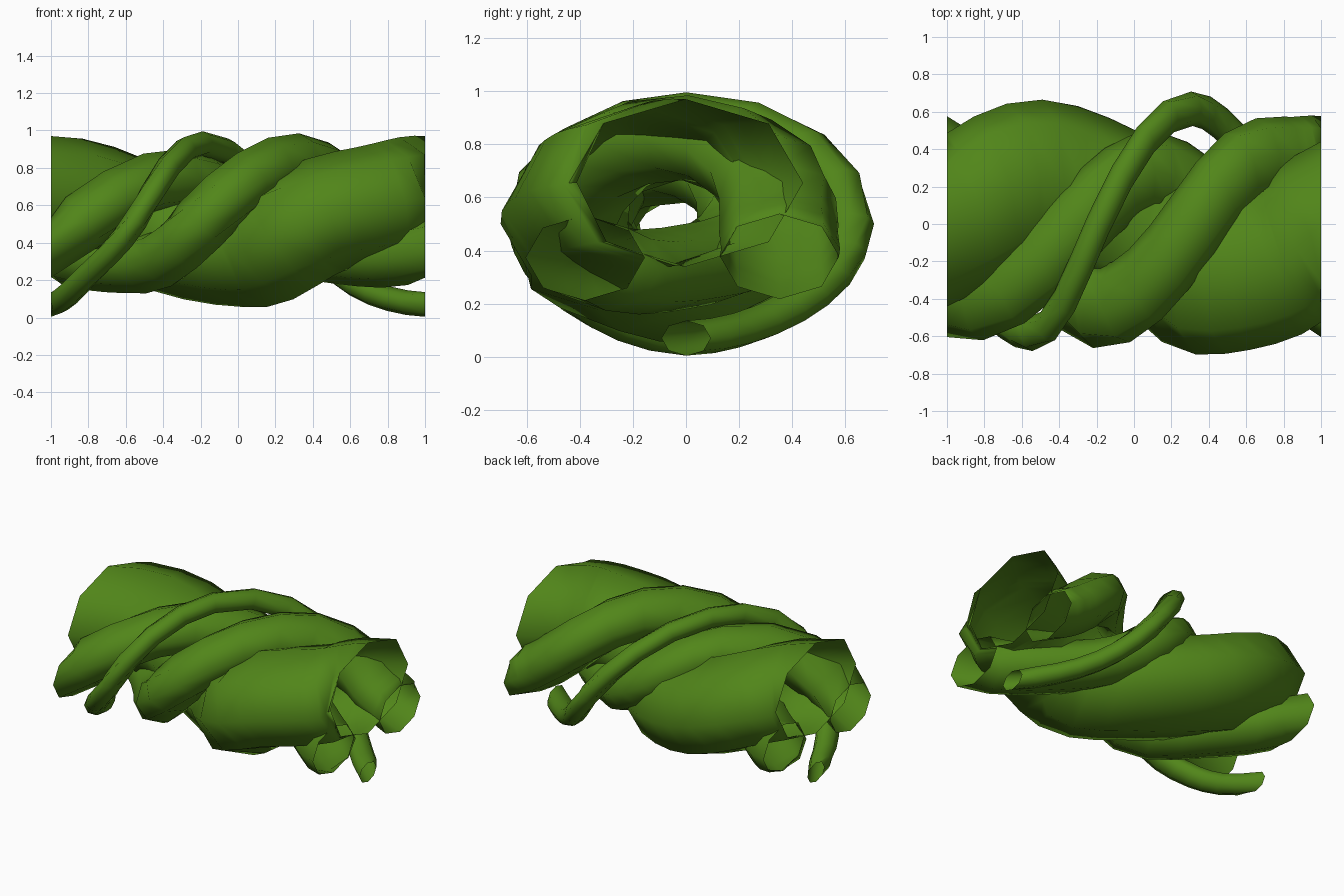
import bpy, bmesh, math
from mathutils import Vector

if "Cube" in bpy.data.objects:
    bpy.data.objects.remove(bpy.data.objects["Cube"])

SIDES, STEPS, STRETCH = 8, 4, 1.4   # y is stretched into an oval bundle

mat = bpy.data.materials.new("vine_green")
mat.diffuse_color = (0.083, 0.238, 0.01, 1)
mat.use_nodes = True
mat.node_tree.nodes["Principled BSDF"].inputs["Base Color"].default_value = mat.diffuse_color


def slope(keys, i, c):
    a, b = keys[max(i - 1, 0)], keys[min(i + 1, len(keys) - 1)]
    return (b[c] - a[c]) / (b[0] - a[0])


def sample(keys):
    """Smooth helix points from keys of (x, angle from top towards back, offset)."""
    pts = []
    for i in range(len(keys) - 1):
        p, q = keys[i], keys[i + 1]
        h = q[0] - p[0]
        last = i == len(keys) - 2
        for s in range(STEPS + (1 if last else 0)):
            t = s / STEPS
            v = [p[0] + h * t]
            for c in (1, 2):
                v.append((2*t**3 - 3*t*t + 1) * p[c] + (t**3 - 2*t*t + t) * h * slope(keys, i, c)
                         + (3*t*t - 2*t**3) * q[c] + (t**3 - t*t) * h * slope(keys, i + 1, c))
            a = math.radians(v[1])
            pts.append(Vector((v[0], v[2] * math.sin(a), 0.5 + v[2] * math.cos(a))))
    return pts


def strand(name, radius, keys):
    """Open tube swept along a helix, cut square at both ends."""
    pts = sample(keys)
    bm = bmesh.new()
    rings = []
    for i, p in enumerate(pts):
        if i in (0, len(pts) - 1):
            tan = Vector((1, 0, 0))
        else:
            tan = (pts[i + 1] - pts[i - 1]).normalized()
        side = Vector((0, 0, 1)).cross(tan).normalized()
        up = tan.cross(side)
        ring = []
        for k in range(SIDES):
            a = 2 * math.pi * k / SIDES
            v = p + radius * (side * math.cos(a) + up * math.sin(a))
            ring.append(bm.verts.new((max(-1, min(1, v.x)), v.y * STRETCH, v.z)))
        rings.append(ring)
    for r, n in zip(rings, rings[1:]):
        for k in range(SIDES):
            j = (k + 1) % SIDES
            bm.faces.new((r[k], r[j], n[j], n[k])).smooth = True
    me = bpy.data.meshes.new(name)
    bm.normal_update()
    bm.to_mesh(me)
    bm.free()
    me.materials.append(mat)
    bpy.context.collection.objects.link(bpy.data.objects.new(name, me))


# thick main vine
strand("thick_vine", 0.315, [(-1, 0, .155), (-.5, 90, .16), (.05, 180, .13),
                             (.36, 270, .185), (.8, 316, .175), (1, 360, .155)])
# two medium vines
strand("medium_vine_back", 0.16, [(-1, 116, .28), (-.6, 180, .21), (-.2, 270, .315),
                                  (.32, 360, .325), (.8, 450, .25), (1, 476, .28)])
strand("medium_vine_front", 0.16, [(-1, 245, .30), (-.3, 360, .24), (.13, 450, .19),
                                   (.53, 540, .16), (1, 605, .30)])
# thin outer tendril
strand("thin_tendril", 0.066, [(-1, 180, .43), (-.82, 224, .40), (-.55, 272, .42),
                               (-.19, 360, .43), (.31, 450, .44), (.62, 500, .42), (1, 540, .43)])
